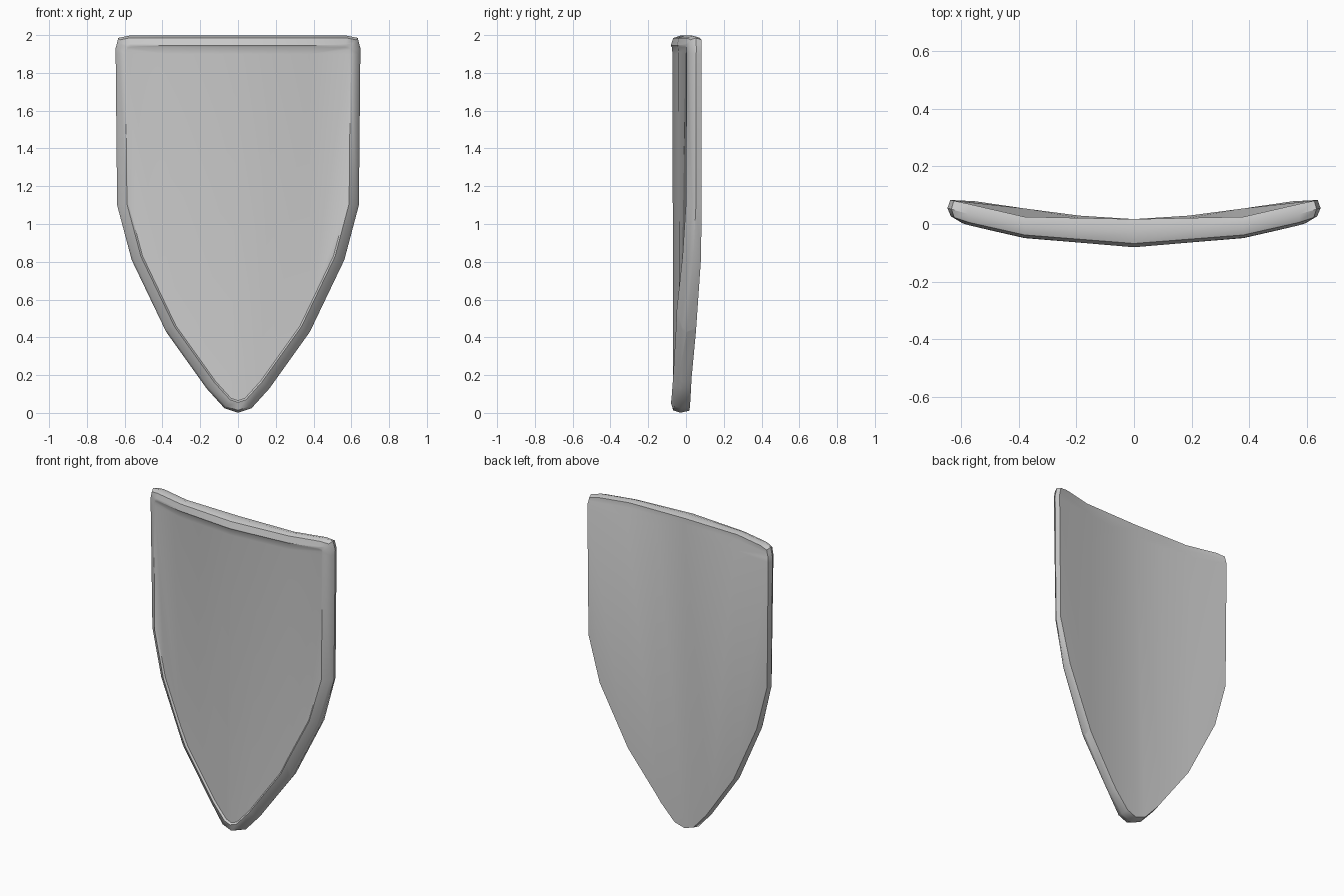
import bpy, bmesh
from mathutils import Vector

if "Cube" in bpy.data.objects:
    bpy.data.objects.remove(bpy.data.objects["Cube"])

# Right half of the outline (x, z), from top centre to bottom tip
HALF = [(0, 1.997), (.575, 1.997), (.634, 1.985), (.648, 1.93), (.64, 1.1),
        (.563, .81), (.381, .43), (.167, .13), (.072, .025), (0, .001)]
OUTLINE = HALF + [(-x, z) for x, z in HALF[-2:0:-1]]

# Depth curves (x, y): front face, back face, back face at the top edge
FRONT = [(0, -.077), (.38, -.045), (.58, 0), (.65, .026)]
BACK = [(0, .017), (.19, .029), (.38, .054), (.58, .083), (.65, .083)]
BACK_TOP = [(0, .017), (.38, .025), (.58, .071), (.65, .086)]


def curve(points, x):
    x = abs(x)
    for (x0, y0), (x1, y1) in zip(points, points[1:]):
        if x <= x1:
            return y0 + (y1 - y0) * (x - x0) / (x1 - x0)
    return points[-1][1]


def inset(points, d):
    """Move a clockwise outline inward by d with mitred corners."""
    out = []
    n = len(points)
    for i in range(n):
        p, q, r = (Vector(points[k % n]) for k in (i - 1, i, i + 1))
        a, b = (q - p).normalized(), (r - q).normalized()
        na, nb = Vector((a.y, -a.x)), Vector((b.y, -b.x))
        out.append(q + (na + nb) * d / (1 + na.dot(nb)))
    return out


# Flat shield: y stores the depth fraction (0 front, 1 back).
# Rings: recessed panel, raised rim, bevelled rim edge, outer edge, back edge
bm = bmesh.new()
LAYERS = [(.061, .09), (.052, -.04), (.012, .1), (0, .5), (.01, 1)]
rings = []
for k, (d, t) in enumerate(LAYERS):
    ring = []
    for x, z in inset(OUTLINE, d):
        depth = t
        if k == 0 and z > 1.9:          # the groove is shallow at the top
            depth = .02
        if k == 2 and .1 < z < 1.2:     # the lower rim slopes more
            depth = .25
        ring.append(bm.verts.new((x, depth, z)))
    rings.append(ring)
n = len(OUTLINE)
for ra, rb in zip(rings, rings[1:]):
    for i in range(n):
        j = (i + 1) % n
        bm.faces.new((ra[i], ra[j], rb[j], rb[i]))
bm.faces.new(rings[0])
bm.faces.new(rings[-1])

# Cut into columns so the panel can bend, and rows under the top edge
cuts = [((x, 0, 0), (1, 0, 0)) for x in (-.38, -.19, 0, .19, .38)]
cuts += [((0, 0, z), (0, 0, 1)) for z in (1.9, 1.955)]
for co, no in cuts:
    bmesh.ops.bisect_plane(bm, geom=bm.verts[:] + bm.edges[:] + bm.faces[:],
                           dist=1e-5, plane_co=co, plane_no=no)
# Level the panel again along the lower row
for v in bm.verts:
    if abs(v.co.z - 1.9) < 1e-3 and abs(v.co.x) < .58 and v.co.y < .5:
        v.co.y = .06

# Bend the shield around the vertical axis; the back steps down at the top
for v in bm.verts:
    x, t, z = v.co
    k = min(max((z - 1.9) / .055, 0), 1)
    back = curve(BACK, x) * (1 - k) + curve(BACK_TOP, x) * k
    v.co.y = curve(FRONT, x) * (1 - t) + back * t
bmesh.ops.recalc_face_normals(bm, faces=bm.faces[:])

mesh = bpy.data.meshes.new("shield")
bm.to_mesh(mesh)
bm.free()
shield = bpy.data.objects.new("shield", mesh)
bpy.context.collection.objects.link(shield)
bpy.context.view_layer.objects.active = shield
shield.select_set(True)
bpy.ops.object.shade_smooth_by_angle(angle=.7)
